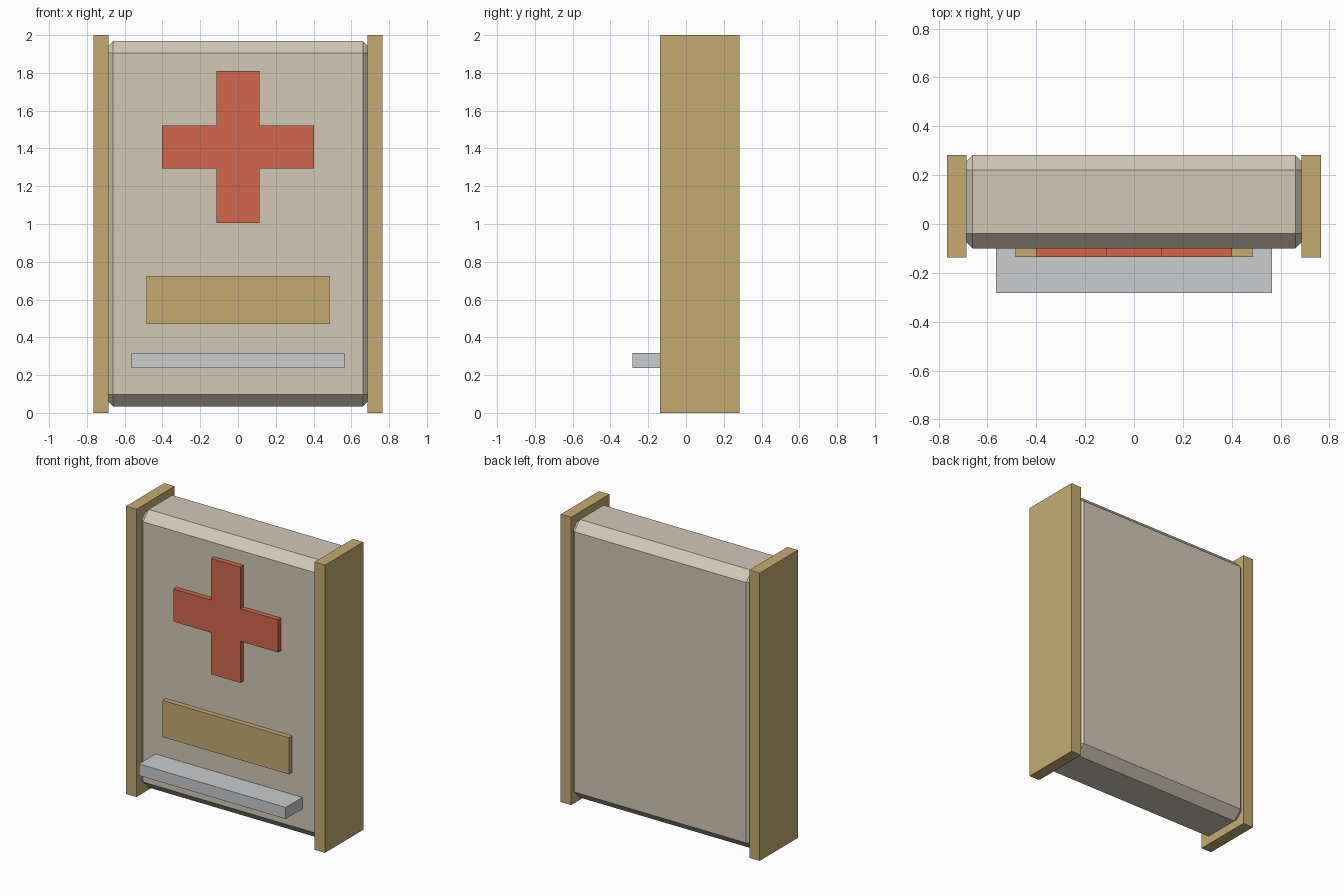
import bpy
import bmesh

cube = bpy.data.objects.get("Cube")
if cube:
    bpy.data.objects.remove(cube, do_unlink=True)


def material(name, srgb):
    color = [((c + 0.055) / 1.055) ** 2.4 for c in srgb] + [1]
    mat = bpy.data.materials.new(name)
    mat.use_nodes = True
    mat.diffuse_color = color
    mat.node_tree.nodes["Principled BSDF"].inputs["Base Color"].default_value = color
    return mat


cream = material("warm cream", (0.82, 0.785, 0.715))
tan = material("tan wood", (0.775, 0.67, 0.45))
red = material("soft red", (0.82, 0.40, 0.30))
grey = material("light grey", (0.79, 0.80, 0.81))


def slab(name, outline, front, back, mat):
    """Extrude an x-z outline from front to back along y."""
    bm = bmesh.new()
    face = bm.faces.new([bm.verts.new((x, front, z)) for x, z in outline])
    new = bmesh.ops.extrude_face_region(bm, geom=[face])["geom"]
    verts = [v for v in new if isinstance(v, bmesh.types.BMVert)]
    bmesh.ops.translate(bm, verts=verts, vec=(0, back - front, 0))
    bmesh.ops.recalc_face_normals(bm, faces=bm.faces)
    mesh = bpy.data.meshes.new(name)
    bm.to_mesh(mesh)
    bm.free()
    mesh.materials.append(mat)
    obj = bpy.data.objects.new(name, mesh)
    bpy.context.collection.objects.link(obj)
    return obj


def box(name, x0, x1, front, back, z0, z1, mat):
    return slab(name, [(x0, z0), (x1, z0), (x1, z1), (x0, z1)], front, back, mat)


# Chamfered cabinet body, its ends set into the side panels
body = box("cabinet_body", -0.723, 0.723, -0.10, 0.283, 0.035, 1.968, cream)
bevel = body.modifiers.new("chamfer", "BEVEL")
bevel.width = 0.062
bevel.segments = 1

# Side panels
for name, side in (("left_panel", 1), ("right_panel", -1)):
    inner, outer = sorted((side * 0.685, side * 0.765))
    box(name, inner, outer, -0.137, 0.283, 0, 2, tan)

# Raised cross: one arm corner turned through four quarters
arm, reach, mid = 0.113, 0.402, 1.408
outline = []
x, z = (reach, -arm), (-arm, -reach)
quarter = [(reach, -arm), (reach, arm), (arm, arm)]
for turn in range(4):
    outline += [(px, mid + pz) for px, pz in quarter]
    quarter = [(-pz, px) for px, pz in quarter]
slab("front_cross", outline, -0.135, -0.08, red)

# Label plate and dispensing shelf
box("label_plate", -0.485, 0.485, -0.135, -0.08, 0.47, 0.725, tan)
box("front_shelf", -0.565, 0.565, -0.283, -0.08, 0.238, 0.318, grey)
